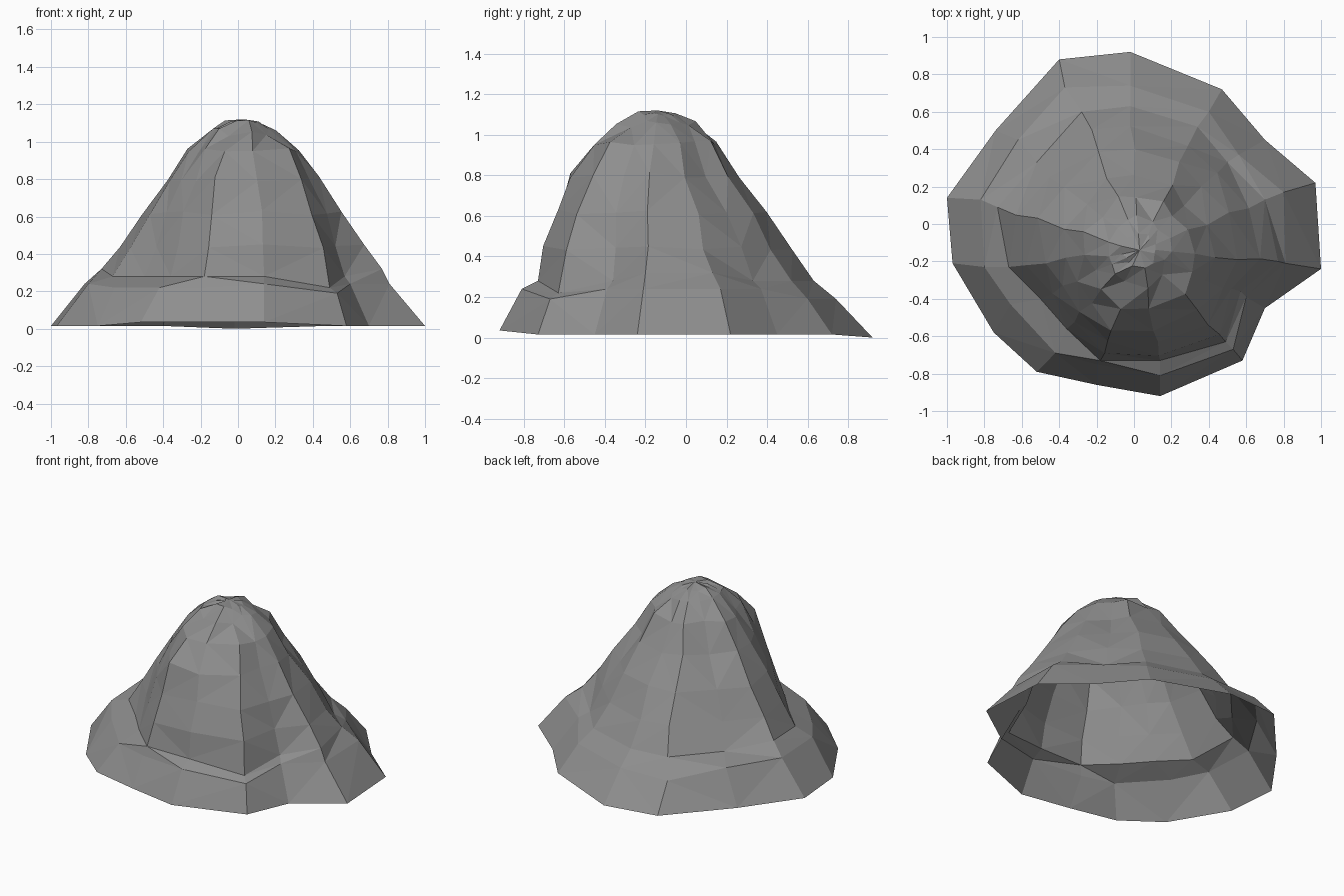
import bpy, bmesh, random
from mathutils import Vector

random.seed(4)
cube = bpy.data.objects.get("Cube")
if cube:
    bpy.data.objects.remove(cube, do_unlink=True)

# Plain grey stone
stone = bpy.data.materials.new("grey_stone")
stone.use_nodes = True
colour = (0.27, 0.27, 0.27, 1)
stone.diffuse_color = colour
stone.node_tree.nodes["Principled BSDF"].inputs["Base Color"].default_value = colour

# Plan outlines: foot of the skirt, lip of the ledge, foot of the steep wall
foot = [(-1, .14), (-.74, .5), (-.4, .88), (-.02, .92), (.47, .72),
        (.7, .45), (.97, .22), (1, -.24), (.7, -.45), (.58, -.73),
        (.14, -.92), (-.2, -.86), (-.52, -.79), (-.75, -.58), (-.97, -.21)]
lip = [(-.82, .13), (-.62, .45), (-.37, .73), (-.02, .74), (.4, .6),
       (.56, .37), (.8, .17), (.81, -.21), (.6, -.39), (.53, -.67),
       (.14, -.81), (-.2, -.75), (-.42, -.69), (-.66, -.43), (-.8, -.23)]
wall = [(-.73, .09), (-.52, .33), (-.28, .6), (-.02, .63), (.34, .52),
        (.5, .33), (.7, .13), (.77, -.2), (.57, -.36), (.49, -.63),
        (.14, -.73), (-.18, -.73), (-.36, -.56), (-.5, -.4), (-.67, -.23)]

# Upper profile: height, spread on the gentle sides, spread on the steep front
profile = [(.44, .86, .94), (.62, .71, .85), (.8, .53, .73),
           (.96, .38, .55), (1.06, .23, .34), (1.105, .12, .16)]
peak = Vector((.03, -.14, 1.12))


def jitter(amount):
    return Vector([random.uniform(-amount, amount) for _ in range(3)])


def foot_height(x, y):
    if y > .9:
        return 0
    return .035 if y < -.75 else .015


def lip_height(x, y):
    if y > .5 or x > .45 and y < -.6:
        return .19
    return .22 if x < -.15 and y < -.4 else .24


def wall_height(x, y):
    if x > .45 and y < -.6:
        return .22
    return .32 if abs(x) > .68 else .28


def outline_ring(bm, outline, height):
    return [bm.verts.new((x, y, height(x, y))) for x, y in outline]


def upper_ring(bm, z, gentle, steep):
    ring = []
    for x, y in wall:
        offset = Vector((x - peak.x, y - peak.y, 0))
        front = max(0, -offset.normalized().y)
        point = peak + offset * (gentle + (steep - gentle) * front)
        point.z = z
        ring.append(bm.verts.new(point + jitter(.013)))
    return ring


def bridge(bm, lower, upper):
    count = len(lower)
    for i in range(count):
        j = (i + 1) % count
        bm.faces.new((lower[j], lower[i], upper[i], upper[j]))


# Open-bottomed mound lofted from the rings
bm = bmesh.new()
rings = [
    outline_ring(bm, foot, foot_height),
    outline_ring(bm, lip, lip_height),
    outline_ring(bm, wall, wall_height),
]
rings += [upper_ring(bm, *level) for level in profile]
for lower, upper in zip(rings, rings[1:]):
    bridge(bm, lower, upper)

# The gully on the front left side fades out towards the top
for ring in rings[4:7]:
    ring[8].co += Vector((.03, -.03, 0))

# Small cracks beside the summit
for i in (9, 11):
    rings[-2][i].co += Vector((-.01, .02, -.02))

# Cap the summit
top = bm.verts.new(peak)
last = rings[-1]
for i, v in enumerate(last):
    bm.faces.new((last[(i + 1) % len(last)], v, top))

bmesh.ops.recalc_face_normals(bm, faces=bm.faces)
bmesh.ops.triangulate(bm, faces=bm.faces, quad_method='SHORT_EDGE')
mesh = bpy.data.meshes.new("rock_mound")
bm.to_mesh(mesh)
bm.free()
mesh.materials.append(stone)
mound = bpy.data.objects.new("rock_mound", mesh)
bpy.context.collection.objects.link(mound)
